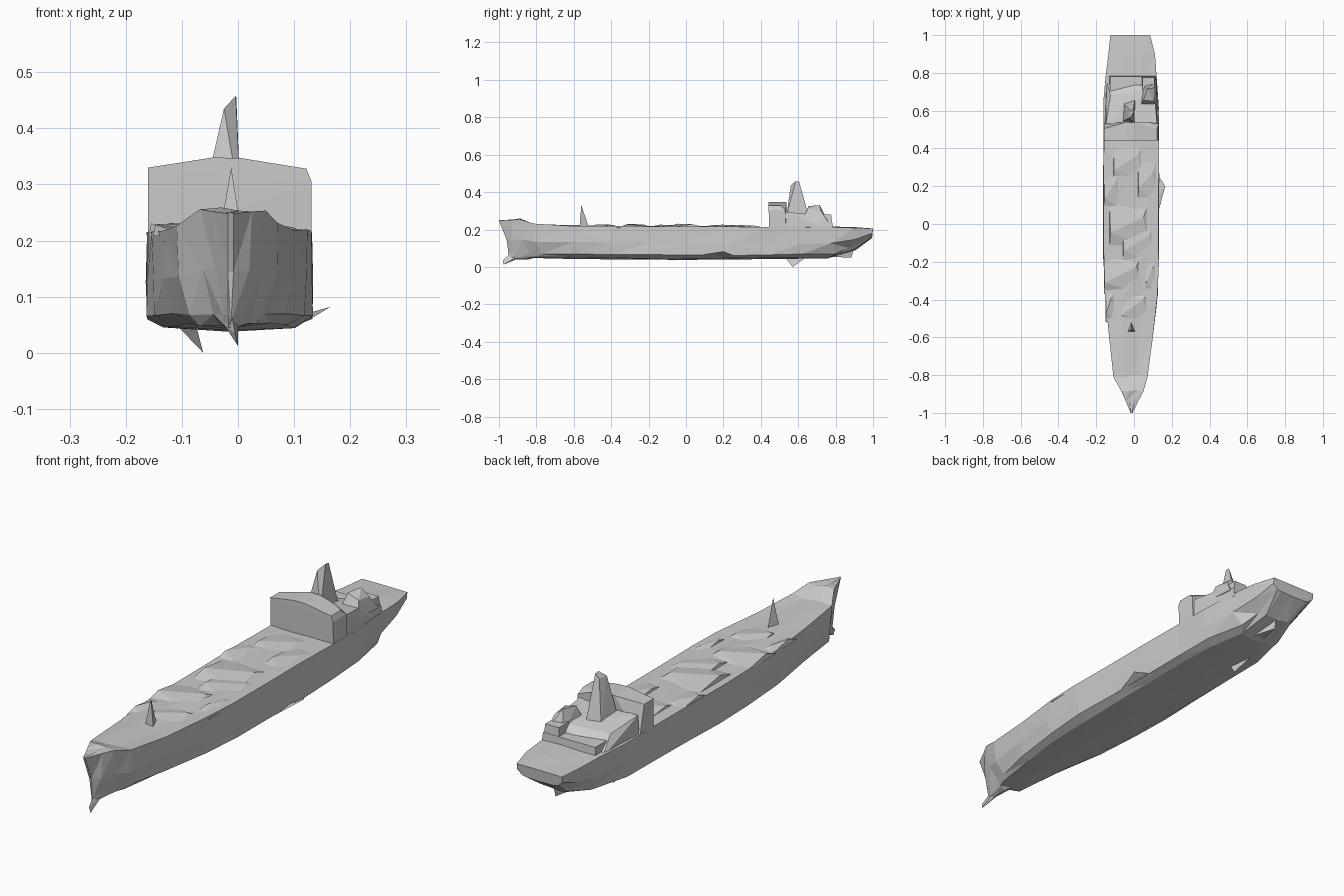
import bpy, bmesh, random

random.seed(4)


def finish(name, bm):
    bmesh.ops.recalc_face_normals(bm, faces=bm.faces[:])
    mesh = bpy.data.meshes.new(name)
    bm.to_mesh(mesh)
    bm.free()
    ob = bpy.data.objects.new(name, mesh)
    bpy.context.collection.objects.link(ob)
    return ob


def solid(name, points):
    """Faceted convex part wrapped around a few corner points."""
    bm = bmesh.new()
    for p in points:
        bm.verts.new(p)
    bmesh.ops.convex_hull(bm, input=bm.verts[:])
    bmesh.ops.delete(bm, geom=[v for v in bm.verts if not v.link_faces], context='VERTS')
    return finish(name, bm)


def block(x0, x1, y0, y1, z0, z1, inset=0.0):
    low = [(x, y, z0) for x in (x0, x1) for y in (y0, y1)]
    high = [(x, y, z1) for x in (x0 + inset, x1 - inset) for y in (y0 + inset, y1 - inset)]
    return low + high


# Hull: lofted stations (deck y, keel y, left x, right x, deck z, keel z, bottom width ratio)
stations = [
    (-1.00, -0.945, -0.018, -0.008, 0.248, 0.040, 0.8),
    (-0.94, -0.91, -0.045, 0.025, 0.253, 0.042, 0.4),
    (-0.87, -0.86, -0.068, 0.050, 0.254, 0.044, 0.5),
    (-0.80, -0.80, -0.110, 0.072, 0.229, 0.045, 0.65),
    (-0.62, -0.62, -0.132, 0.100, 0.220, 0.045, 0.78),
    (-0.40, -0.40, -0.154, 0.125, 0.218, 0.043, 0.87),
    (-0.20, -0.20, -0.163, 0.134, 0.215, 0.041, 0.9),
    (0.00, 0.00, -0.165, 0.134, 0.213, 0.040, 0.93),
    (0.22, 0.22, -0.165, 0.134, 0.213, 0.041, 0.93),
    (0.45, 0.45, -0.163, 0.132, 0.212, 0.043, 0.9),
    (0.62, 0.62, -0.163, 0.132, 0.212, 0.045, 0.85),
    (0.78, 0.78, -0.152, 0.124, 0.211, 0.048, 0.65),
    (0.88, 0.89, -0.138, 0.112, 0.208, 0.085, 0.5),
    (1.00, 0.995, -0.125, 0.085, 0.205, 0.155, 0.7),
]
bm = bmesh.new()
rings = []
for yd, yk, xl, xr, zd, zk, k in stations:
    cx, hw = (xl + xr) / 2, (xr - xl) / 2
    # Left side going down, keel, right side going up, then deck
    side = [(1.0, 1.0), (0.6 + 0.4 * min(1, k + 0.3), 0.5), (min(1, k + 0.1), 0.13), (k * 0.85, 0.03)]
    pts = [(-w, t) for w, t in side] + [(0, 0)] + [(w, t) for w, t in reversed(side)]
    pts += [(0.4, 1.01), (-0.35, 1.01)]
    inner = 1 if -0.95 < yd < 0.95 else 0
    ring = []
    for w, t in pts:
        rough = 0.005 if t > 1 else 0.003
        ring.append(bm.verts.new((cx + hw * w * (1 - inner * random.uniform(0, 0.025)),
                                  yk + (yd - yk) * t * t + random.uniform(-0.025, 0.025) * inner,
                                  zk + (zd - zk) * t + random.uniform(-rough, rough) * inner)))
    rings.append(ring)
for a, b in zip(rings, rings[1:]):
    n = len(a)
    for i in range(n):
        bm.faces.new((a[i], a[(i + 1) % n], b[(i + 1) % n], b[i]))
bm.faces.new(rings[0])
bm.faces.new(rings[-1])
bmesh.ops.triangulate(bm, faces=bm.faces[:])
finish("hull", bm)

# Pointed bulb at the foot of the bow
solid("bow_bulb", [(-0.025, -0.91, 0.05), (0.0, -0.91, 0.05), (-0.012, -0.94, 0.07),
                   (-0.005, -0.98, 0.035), (0.0, -0.975, 0.012), (-0.012, -0.91, 0.04)])

# Low uneven hatch covers and deck edge ridges: x0, x1, y0, y1, height
hatches = [(-0.16, 0.04, -0.37, -0.17, 0.230), (-0.06, 0.11, -0.22, 0.02, 0.226),
           (-0.13, 0.08, -0.13, 0.12, 0.231), (-0.152, -0.09, -0.52, -0.34, 0.228),
           (0.02, 0.128, 0.10, 0.36, 0.226), (-0.16, -0.07, 0.08, 0.28, 0.225),
           (0.06, 0.128, -0.38, -0.16, 0.227), (-0.11, 0.05, 0.22, 0.43, 0.224),
           (-0.07, 0.08, -0.52, -0.36, 0.227)]
for i, (x0, x1, y0, y1, h) in enumerate(hatches):
    ym = (y0 + y1) / 2
    solid(f"hatch_{i + 1}", [(x0, y0, 0.208), (x1, y0, 0.208), (x0, y1, 0.208), (x1, y1, 0.208),
                             (x0 + 0.005, ym - 0.04, h), (x1 - 0.03, ym + 0.04, h - 0.003)])

# Fore mast
solid("fore_mast", [(-0.035, -0.57, 0.20), (0.008, -0.57, 0.20), (-0.015, -0.515, 0.20),
                    (-0.012, -0.56, 0.33)])

# Bridge block with crowned roof, full beam
roof = [(-0.160, 0.330), (-0.045, 0.348), (0.005, 0.347), (0.075, 0.330), (0.122, 0.328)]
pts = [(x, y, z) for x, z in roof for y in (0.442, 0.505 if abs(x + 0.015) > 0.1 else 0.538)]
pts += [(x, y, 0.20) for x in (-0.160, 0.131) for y in (0.445, 0.535)]
pts += [(0.131, y, 0.305) for y in (0.442, 0.53)]
solid("bridge", pts)

# Deckhouse behind the bridge, sloping aft, with a stepped end
solid("deckhouse", [(-0.155, 0.53, 0.20), (0.128, 0.53, 0.20), (-0.145, 0.76, 0.20), (0.12, 0.77, 0.20),
                    (-0.148, 0.53, 0.29), (0.122, 0.53, 0.295), (-0.125, 0.68, 0.262), (0.105, 0.72, 0.275)])
solid("aft_step", block(-0.13, 0.12, 0.67, 0.785, 0.20, 0.245, 0.004))
solid("aft_cabin", [(0.03, 0.62, 0.25), (0.12, 0.62, 0.25), (0.05, 0.74, 0.25), (0.12, 0.76, 0.24),
                    (0.05, 0.655, 0.325), (0.105, 0.65, 0.31), (0.07, 0.715, 0.33), (0.105, 0.72, 0.30)])
solid("aft_locker", block(0.04, 0.115, 0.70, 0.782, 0.22, 0.28, 0.006))

# Funnel
solid("funnel", [(-0.065, 0.54, 0.26), (0.005, 0.535, 0.26), (-0.055, 0.64, 0.26), (0.005, 0.66, 0.26),
                 (-0.025, 0.56, 0.435), (-0.018, 0.60, 0.435), (-0.004, 0.585, 0.458), (-0.003, 0.605, 0.455)])

# Underwater fins: keel spike, skeg under the stern and side fin
solid("keel_fin", [(-0.11, 0.53, 0.05), (-0.075, 0.53, 0.05), (-0.09, 0.64, 0.05), (-0.062, 0.57, 0.0)])
solid("skeg", [(-0.05, 0.74, 0.055), (0.02, 0.74, 0.055), (-0.01, 0.80, 0.10), (-0.015, 0.885, 0.05),
               (-0.012, 0.90, 0.11)])
solid("side_fin", [(0.12, 0.03, 0.055), (0.12, 0.27, 0.055), (0.13, 0.15, 0.072), (0.165, 0.2, 0.082)])
